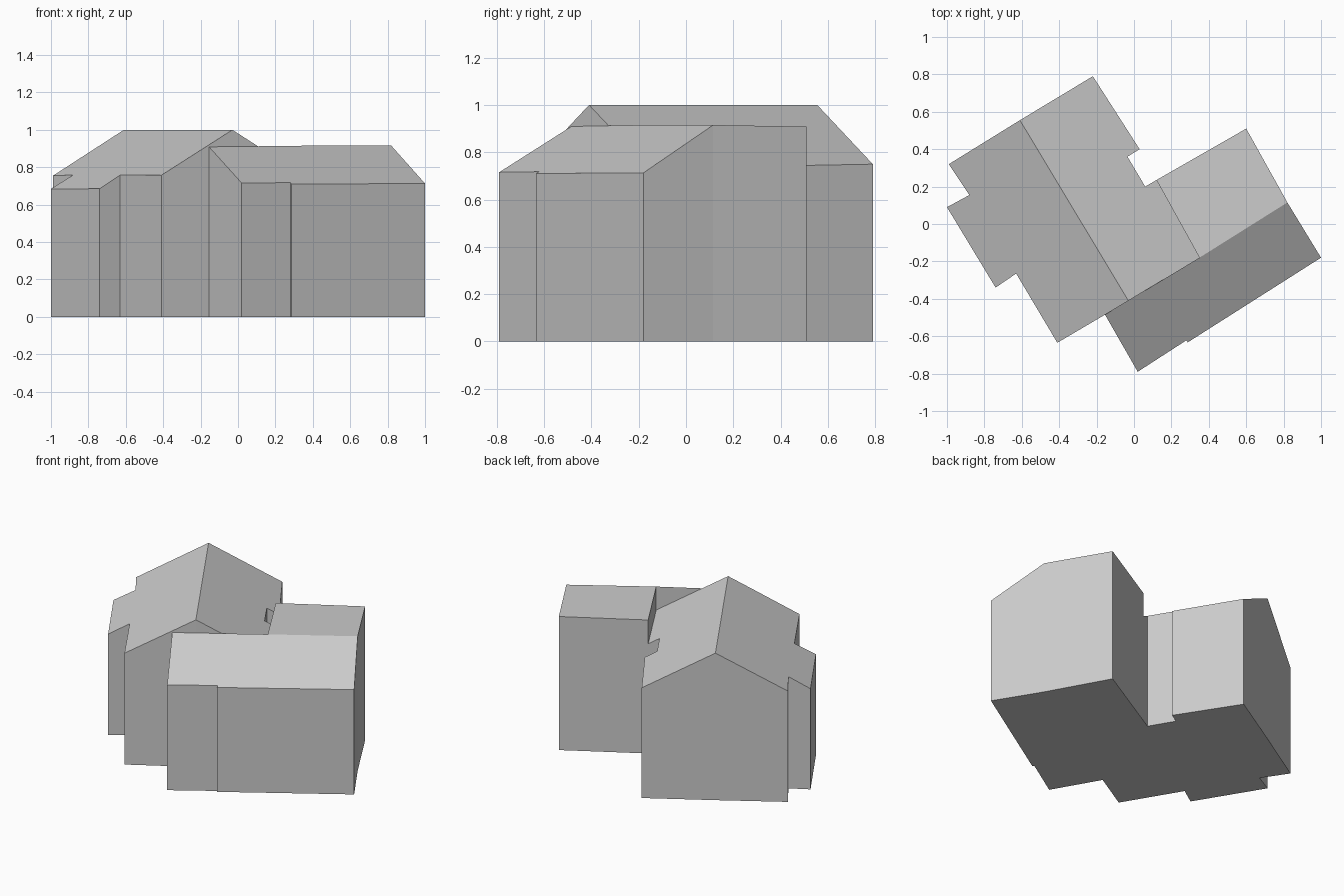
import bpy
import bmesh
from mathutils import Vector

default_cube = bpy.data.objects.get("Cube")
if default_cube:
    bpy.data.objects.remove(default_cube, do_unlink=True)


def make_material(name, colour):
    material = bpy.data.materials.new(name)
    material.use_nodes = True
    material.diffuse_color = colour
    material.node_tree.nodes["Principled BSDF"].inputs["Base Color"].default_value = colour
    return material


def distance_to_line(point, start, end):
    along = (end - start).normalized()
    return abs(along.cross(point - start))


def build_wing(name, material, ridge, ridge_height, first_side, first_pitch,
               second_side, second_pitch):
    """Closed house wing: two roof planes fall from a ridge to the wall outline.
    The first side runs from ridge start to ridge end, the second side back again."""
    start, end = (Vector(p) for p in ridge)
    bm = bmesh.new()

    def wall_edge(point, pitch):
        point = Vector(point)
        height = ridge_height - pitch * distance_to_line(point, start, end)
        return bm.verts.new((*point, 0)), bm.verts.new((*point, height))

    ridge_start = wall_edge(start, 0)
    first = [wall_edge(p, first_pitch) for p in first_side]
    ridge_end = wall_edge(end, 0)
    second = [wall_edge(p, second_pitch) for p in second_side]
    outline = [ridge_start, *first, ridge_end, *second]

    # floor and the two roof planes
    bm.faces.new([low for low, high in outline])
    bm.faces.new([high for low, high in [ridge_start, *first, ridge_end]])
    bm.faces.new([high for low, high in [ridge_end, *second, ridge_start]])

    # walls around the outline
    for here, there in zip(outline, outline[1:] + outline[:1]):
        bm.faces.new((here[0], there[0], there[1], here[1]))

    bmesh.ops.recalc_face_normals(bm, faces=bm.faces)
    mesh = bpy.data.meshes.new(name)
    bm.to_mesh(mesh)
    bm.free()
    mesh.materials.append(material)
    wing = bpy.data.objects.new(name, mesh)
    bpy.context.collection.objects.link(wing)
    return wing


plaster = make_material("plain_grey", (0.6, 0.6, 0.6, 1))

# tall gabled wing, with a bay on the west and a notch on the east
build_wing(
    "main_wing", plaster,
    ridge=[(-.61, .555), (-.03, -.41)], ridge_height=1,
    first_side=[(-.99, .32), (-.88, .155), (-1, .09), (-.74, -.34),
                (-.63, -.265), (-.41, -.635), (-.155, -.485)],
    first_pitch=.55,
    second_side=[(.35, -.18), (.12, .235), (.06, .2), (-.035, .36),
                 (.03, .4), (-.22, .79)],
    second_pitch=.55)

# side wing, steep at the front and almost flat behind the ridge
build_wing(
    "side_wing", plaster,
    ridge=[(.35, -.18), (.82, .115)], ridge_height=.915,
    first_side=[(-.155, -.485), (.02, -.79), (.28, -.622), (.287, -.633), (1, -.18)],
    first_pitch=.585,
    second_side=[(.6, .51), (.12, .235)],
    second_pitch=.015)
